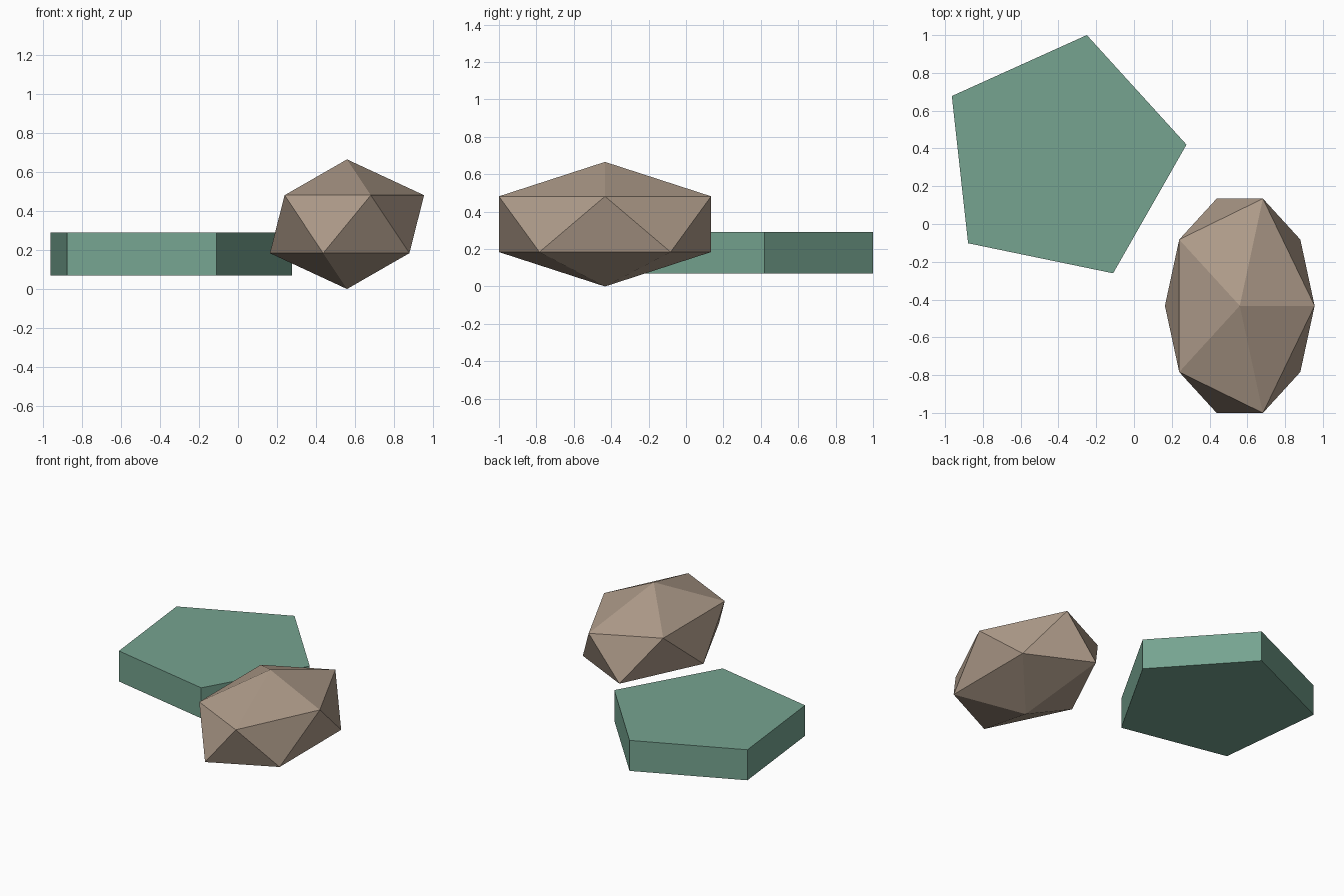
import bpy
import math

cube = bpy.data.objects.get("Cube")
if cube:
    bpy.data.objects.remove(cube, do_unlink=True)


def make_material(name, colour):
    mat = bpy.data.materials.new(name)
    mat.use_nodes = True
    mat.diffuse_color = colour
    mat.node_tree.nodes["Principled BSDF"].inputs["Base Color"].default_value = colour
    return mat


def finish(name, mat):
    obj = bpy.context.object
    obj.name = name
    obj.data.materials.append(mat)
    bpy.ops.object.shade_flat()
    return obj


green = make_material("muted green", (0.18, 0.37, 0.28, 1))
brown = make_material("stone brown", (0.42, 0.325, 0.25, 1))

# Flat five-sided slab
bpy.ops.mesh.primitive_cylinder_add(
    vertices=5, radius=0.667, depth=0.22,
    location=(-0.385, 0.347, 0.18), rotation=(0, 0, math.radians(-11.7)))
finish("pentagon_slab", green)

# Faceted boulder, stretched front to back
bpy.ops.mesh.primitive_ico_sphere_add(
    subdivisions=1, radius=1, location=(0.56, -0.433, 0.333))
boulder = finish("faceted_boulder", brown)
boulder.scale = (0.443, 0.667, 0.333)
